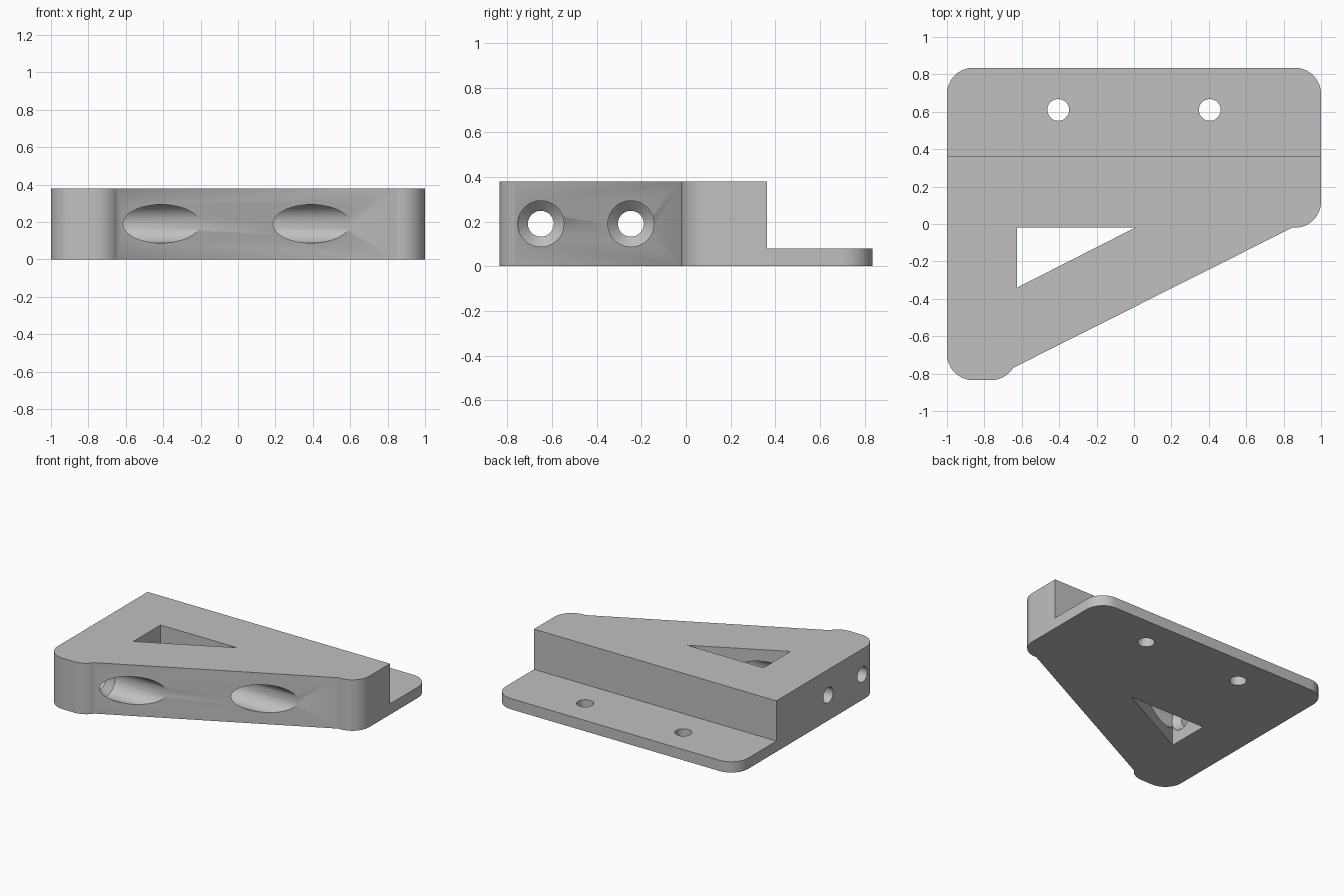
import bpy, bmesh, math
from mathutils import Vector

cube = bpy.data.objects.get("Cube")
if cube:
    bpy.data.objects.remove(cube, do_unlink=True)

HEIGHT, PLATE, R = 0.38, 0.08, 0.14

grey = bpy.data.materials.new("plain grey")
grey.use_nodes = True
grey.diffuse_color = (0.53, 0.53, 0.53, 1)
grey.node_tree.nodes["Principled BSDF"].inputs["Base Color"].default_value = grey.diffuse_color


def make_object(name, bm):
    bmesh.ops.recalc_face_normals(bm, faces=bm.faces)
    mesh = bpy.data.meshes.new(name)
    bm.to_mesh(mesh)
    bm.free()
    mesh.materials.append(grey)
    obj = bpy.data.objects.new(name, mesh)
    bpy.context.collection.objects.link(obj)
    return obj


def prism(name, outline, z0, z1):
    bm = bmesh.new()
    face = bm.faces.new([bm.verts.new((x, y, z0)) for x, y in outline])
    top = bmesh.ops.extrude_face_region(bm, geom=[face])["geom"]
    bmesh.ops.translate(bm, vec=(0, 0, z1 - z0),
                        verts=[v for v in top if isinstance(v, bmesh.types.BMVert)])
    return make_object(name, bm)


def lathe(name, profile, origin, axis, steps=48):
    """Solid of revolution; profile holds (distance along axis, radius)."""
    bm = bmesh.new()
    turn = Vector((0, 0, 1)).rotation_difference(Vector(axis))
    rings = []
    for d, r in profile:
        points = [Vector((r * math.cos(a), r * math.sin(a), d))
                  for a in (math.tau * i / steps for i in range(steps))]
        rings.append([bm.verts.new(turn @ p + Vector(origin)) for p in points])
    for low, high in zip(rings, rings[1:]):
        for i in range(steps):
            j = (i + 1) % steps
            bm.faces.new((low[i], low[j], high[j], high[i]))
    bm.faces.new(rings[0])
    bm.faces.new(rings[-1])
    return make_object(name, bm)


def arc(cx, cy, start, end, steps=14):
    angles = [math.radians(start + (end - start) * i / steps) for i in range(steps + 1)]
    return [(cx + R * math.cos(a), cy + R * math.sin(a)) for a in angles]


# Bracket body: rounded corners joined by a long sloping front
outline = (arc(-0.86, -0.695, 180, 270) + arc(-0.765, -0.695, 270, 328)
           + [(0.845, -0.02)] + arc(0.86, 0.12, 270, 360)
           + arc(0.86, 0.695, 0, 90) + arc(-0.86, 0.695, 90, 180))
bracket = prism("bracket", outline, 0, HEIGHT)

# Step above the rear flange and the triangular window
cutters = [
    prism("step_cutter", [(-1.2, 0.363), (1.2, 0.363), (1.2, 1), (-1.2, 1)], PLATE, 0.6),
    prism("window_cutter", [(-0.625, -0.02), (-0.625, -0.34), (0.005, -0.02)], -0.2, 0.6),
]
# Flange screw holes
for x in (-0.405, 0.405):
    cutters.append(lathe("flange_hole_cutter", [(-0.2, 0.058), (0.3, 0.058)],
                         (x, 0.61, 0), (0, 0, 1)))
# Countersunk screw holes running sideways through the block
screw = [(-1.2, 0.058), (-0.675, 0.058), (-0.63, 0.103), (1.2, 0.103)]
for y in (-0.65, -0.247):
    cutters.append(lathe("screw_hole_cutter", screw, (0, y, 0.19), (1, 0, 0)))

bpy.context.view_layer.objects.active = bracket
for cutter in cutters:
    mod = bracket.modifiers.new("cut", "BOOLEAN")
    mod.operation = "DIFFERENCE"
    mod.solver = "EXACT"
    mod.object = cutter
    bpy.ops.object.modifier_apply(modifier=mod.name)
    bpy.data.objects.remove(cutter, do_unlink=True)

bpy.ops.object.select_all(action="DESELECT")
bracket.select_set(True)
bpy.ops.object.shade_smooth_by_angle(angle=math.radians(30))
